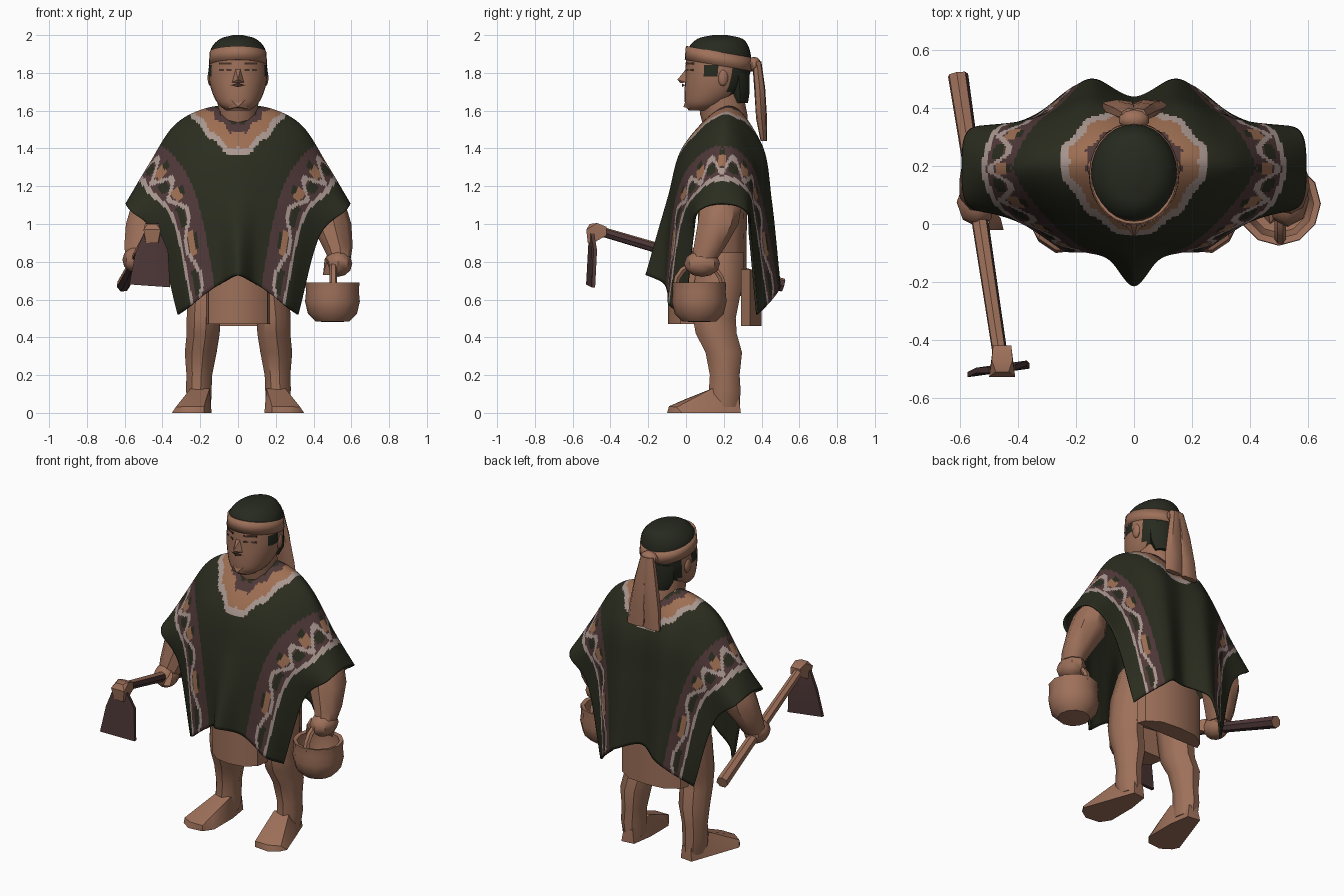
import bpy, bmesh, math
from mathutils import Vector

if "Cube" in bpy.data.objects:
    bpy.data.objects.remove(bpy.data.objects["Cube"])

COLORS = {"skin": (.34, .163, .102), "cloth_green": (.024, .026, .014), "cloth_plum": (.08, .04, .04),
          "cloth_pale": (.40, .31, .28), "cloth_tan": (.34, .158, .085), "hair": (.02, .023, .014),
          "feature_dark": (.07, .035, .025)}
M = {}
for n, c in COLORS.items():
    M[n] = bpy.data.materials.new(n)
    M[n].diffuse_color = (*c, 1)


def finish(name, bm, mats, angle=35, recalc=True):
    if recalc:
        bmesh.ops.recalc_face_normals(bm, faces=bm.faces)
    me = bpy.data.meshes.new(name)
    bm.to_mesh(me)
    bm.free()
    ob = bpy.data.objects.new(name, me)
    bpy.context.collection.objects.link(ob)
    for m in mats:
        me.materials.append(M[m])
    if angle:
        bpy.ops.object.select_all(action='DESELECT')
        ob.select_set(True)
        bpy.context.view_layer.objects.active = ob
        bpy.ops.object.shade_smooth_by_angle(angle=math.radians(angle))
    return ob


def spline(pts, u):
    """Point at u (0..1) on a smooth curve through pts."""
    n = len(pts) - 1
    i = min(int(u * n), n - 1)
    f = u * n - i
    b, c = pts[i], pts[i + 1]
    a = pts[i - 1] if i else b * 2 - c
    d = pts[i + 2] if i + 2 <= n else c * 2 - b
    return b + (c - a) * (f / 2) + (a * 2 - b * 5 + c * 4 - d) * (f * f / 2) + (b * 3 - a - c * 3 + d) * (f ** 3 / 2)


def tube(name, rings, sides=10, mats=("skin",), axis=(0, 0, 1), steps=0, rule=None, angle=40):
    """Loft through rings of (x, y, z, rx, ry)."""
    rings = [Vector(r) for r in rings]
    if steps:
        rings = [spline(rings, i / steps) for i in range(steps + 1)]
    q = Vector((0, 0, 1)).rotation_difference(Vector(axis))
    bm = bmesh.new()
    loops = []
    for x, y, z, rx, ry in rings:
        loops.append([bm.verts.new(Vector((x, y, z)) + q @ Vector((
            rx * math.cos(k * math.tau / sides), ry * math.sin(k * math.tau / sides), 0))) for k in range(sides)])
    for a, b in zip(loops, loops[1:]):
        for k in range(sides):
            j = (k + 1) % sides
            bm.faces.new((a[k], a[j], b[j], b[k]))
    bm.faces.new(loops[0])
    bm.faces.new(loops[-1])
    bmesh.ops.recalc_face_normals(bm, faces=bm.faces)
    if rule:
        for f in bm.faces:
            f.material_index = rule(f.calc_center_median(), f.normal)
    return finish(name, bm, mats, angle)


def hull(name, pts, mat="skin", angle=35):
    bm = bmesh.new()
    for p in pts:
        bm.verts.new(p)
    r = bmesh.ops.convex_hull(bm, input=bm.verts)
    bmesh.ops.delete(bm, geom=[v for v in r["geom_interior"] if isinstance(v, bmesh.types.BMVert)], context='VERTS')
    return finish(name, bm, [mat], angle)


def ball(name, loc, size, mat="skin", seg=10):
    bm = bmesh.new()
    bmesh.ops.create_uvsphere(bm, u_segments=seg, v_segments=seg // 2 + 2, radius=1)
    for v in bm.verts:
        v.co = Vector([c * s + l for c, s, l in zip(v.co, size, loc)])
    return finish(name, bm, [mat], 40)


# Poncho: a draped square cloth, rows front hem to back hem, columns centre to side hem
ROWS = [
    [(0, -.215, .73), (.085, -.125, .69), (.16, -.10, .64), (.25, -.09, .57), (.32, -.01, .52)],
    [(0, -.10, 1.13), (.11, -.08, 1.13), (.22, -.06, 1.09), (.33, -.03, 1.02), (.43, .03, .93)],
    [(0, -.01, 1.42), (.15, .01, 1.42), (.28, .03, 1.36), (.43, .055, 1.2), (.57, .06, 1.07)],
    [(0, .23, 1.63), (.18, .22, 1.61), (.34, .2, 1.52), (.47, .19, 1.32), (.595, .19, 1.11)],
    [(0, .385, 1.42), (.16, .40, 1.42), (.30, .35, 1.36), (.44, .33, 1.21), (.57, .325, 1.07)],
    [(0, .42, 1.12), (.14, .455, 1.12), (.25, .415, 1.08), (.34, .37, 1.02), (.43, .345, .93)],
    [(0, .44, .72), (.13, .50, .68), (.20, .48, .63), (.27, .43, .57), (.32, .38, .52)]]
rows = [[Vector((-x, y, z)) for x, y, z in r[:0:-1]] + [Vector(p) for p in r] for r in ROWS]


def tri(v):
    return abs((v % 1) * 4 - 2) - 1


def poncho_color(s, t):
    a, b = abs(s), abs(t)
    d = ((a / .37) ** 1.7 + (b / (.42 if t < 0 else .35)) ** 1.7) ** (1 / 1.7)
    d += .035 * round(2 * tri(math.atan2(t, a) * 1.9)) / 2
    if d < 1:                                   # stepped collar bands
        return 0 if d < .36 else 1 if d < .48 else 2 if d < .62 else 4 if d < .87 else 3
    line = .865 - .12 * b
    if a > line or a < .65 - (.27 if t < 0 else .22) * b:
        return 1
    if a > line - .035:
        return 3
    w = .755 - .15 * b                          # wavy stripe with blobs in its bends
    p = t * 3.75
    wave = .05 * max(-.7, min(.7, tri(p))) / .7
    if abs(a - w - wave) < .021:
        return 3
    near = abs((p * 2) % 1 - .5) * 2            # 1 at the bends of the wave
    off = a - w + math.copysign(.02, wave)
    if near > .25 and abs(off) < .034 and off * wave < .02:
        return 4 if wave > 0 else 1
    if wave > 0 and near > .5 and -.14 < a - w - wave < -.09:
        return 1
    return 2


NS, NT = 144, 128
bm = bmesh.new()
grid = []
cols = [[spline(r, i / NS) for r in rows] for i in range(NS + 1)]
for j in range(NT + 1):
    grid.append([bm.verts.new(spline(cols[i], j / NT)) for i in range(NS + 1)])
for j in range(NT):
    for i in range(NS):
        f = bm.faces.new((grid[j][i], grid[j][i + 1], grid[j + 1][i + 1], grid[j + 1][i]))
        f.material_index = poncho_color((i + .5) / NS * 2 - 1, (j + .5) / NT * 2 - 1)
poncho = finish("poncho", bm, ["skin", "cloth_green", "cloth_plum", "cloth_pale", "cloth_tan", "cloth_green"], 40, False)
sol = poncho.modifiers.new("thickness", 'SOLIDIFY')
sol.thickness, sol.offset, sol.material_offset, sol.material_offset_rim = .012, -1, 5, 5

# Body and neck
tube("torso", [(0, .19, .62, .2, .13), (0, .19, .9, .2, .13), (0, .2, 1.3, .2, .13), (0, .22, 1.5, .12, .09)], 12)
tube("neck", [(0, .22, 1.45, .11, .11), (0, .2, 1.58, .105, .125), (0, .18, 1.7, .11, .12)], 12)

# Head with hair above and behind the hairline
PROFILE = [(1.60, .06, .015, .16), (1.635, .105, -.005, .22), (1.70, .138, -.008, .3), (1.78, .155, -.003, .335),
           (1.86, .152, .0, .345), (1.93, .142, .012, .335), (1.98, .095, .06, .30), (2.0, .025, .14, .22)]


def is_hair(c, n):
    sideburn = .1 < c.y < .165 and 1.775 < c.z < 1.84
    return 1 if c.z > 1.93 - .17 * c.y or c.y > .23 and c.z > 1.63 or sideburn else 0


tube("head", [(0, (f + b) / 2, z, rx, (b - f) / 2) for z, rx, f, b in PROFILE], 28, ("skin", "hair"),
     steps=28, rule=is_hair)
tube("hair_bun", [(0, .285, 1.64, .08, .045), (0, .285, 1.7, .115, .055), (0, .28, 1.8, .115, .06)], 10, ("hair",))
hull("nose", [(-.012, .0, 1.82), (.012, .0, 1.82), (-.032, .0, 1.75), (.032, .0, 1.75), (0, -.045, 1.765), (0, -.03, 1.745)])
hull("chin", [(-.05, .02, 1.61), (.05, .02, 1.61), (0, -.014, 1.62), (-.04, 0, 1.66), (.04, 0, 1.66)])
hull("mouth", [(-.045, -.003, 1.735), (.045, -.003, 1.735), (0, -.022, 1.745), (0, -.022, 1.725), (0, -.006, 1.735)], "feature_dark")
for side, sx in (("left", 1), ("right", -1)):
    ball("ear_" + side, (sx * .146, .195, 1.775), (.016, .028, .045))
    for part, z, h in (("eye", 1.815, .005), ("eyebrow", 1.85, .005)):
        hull(f"{part}_{side}", [(sx * x, y, z + e) for x, y in ((.035, -.002), (.1, .034), (.035, .006), (.1, .044))
                                for e in (-h, h)], "feature_dark")

# Headband, knot and hanging ends
bm = bmesh.new()
lo, hi = [], []
for k in range(28):
    a = k * math.tau / 28
    x, y = .155 * math.cos(a), .172 + .179 * math.sin(a)
    zc = 1.905 - .17 * y
    lo.append(bm.verts.new((x, y, zc - .036)))
    hi.append(bm.verts.new((x * .965, .172 + (y - .172) * .965, zc + .036)))
for k in range(28):
    j = (k + 1) % 28
    bm.faces.new((lo[k], lo[j], hi[j], hi[k]))
band = finish("headband", bm, ["skin"], 40)
band.modifiers.new("thickness", 'SOLIDIFY').thickness = .01
ball("headband_knot", (0, .36, 1.845), (.055, .038, .04))
for side, sx in (("left", 1), ("right", -1)):
    tube("headband_end_" + side, [(sx * .015, .375, 1.86, .03, .025), (sx * .032, .39, 1.72, .045, .03),
         (sx * .045, .40, 1.56, .06, .03), (sx * .055, .412, 1.44, .06, .018)], 7)

# Legs, feet and arms
for side, sx in (("left", 1), ("right", -1)):
    tube("leg_" + side, [(sx * x, y, z, rx, ry) for x, y, z, rx, ry in (
        (.13, .19, .85, .11, .12), (.165, .17, .68, .11, .13), (.185, .15, .5, .092, .115), (.187, .16, .42, .09, .11),
        (.2, .2, .32, .087, .098), (.207, .205, .2, .07, .08), (.21, .205, .12, .07, .085), (.205, .2, .03, .062, .085))], 9)
    hull("foot_" + side, [(sx * x, y, z) for x, y, z in (
        (.16, .28, 0), (.24, .29, 0), (.17, .28, .08), (.23, .28, .08), (.14, .15, 0), (.27, .15, 0), (.15, .14, .13),
        (.25, .14, .13), (.14, -.03, 0), (.35, -.02, 0), (.17, -.01, .07), (.31, 0, .05), (.18, -.09, 0),
        (.18, -.09, .035), (.27, -.1, 0), (.27, -.09, .035), (.33, -.06, 0), (.33, -.05, .03))])
    tube("arm_" + side, [(sx * x, y, z, rx, ry) for x, y, z, rx, ry in (
        (.42, .19, 1.2, .07, .09), (.47, .185, 1.1, .1, .11), (.49, .17, 1.0, .11, .11),
        (.525, .125, .88, .082, .085), (.535, .1, .82, .062, .07))], 9)

# Loincloth flaps
for name, poly, z0 in (("loincloth_front", [(.17, .06), (.155, -.03), (.09, -.08), (0, -.095)], .47),
                       ("loincloth_back", [(.22, .29), (.2, .34), (.12, .39), (0, .4)], .46)):
    hull(name, [(sx * x, y, z) for x, y in poly for sx in (1, -1) for z in (z0, .76)])

# Hands
ball("hand_left", (.53, .085, .79), (.075, .095, .07), seg=8)
hull("thumb_left", [(.46, .06, .82), (.47, .0, .8), (.45, .02, .73), (.5, .02, .73), (.5, .05, .8)])
ball("hand_right", (-.54, .075, .81), (.072, .085, .07), seg=8)
hull("thumb_right", [(-.5, .06, .86), (-.46, .02, .85), (-.45, -.02, .8), (-.5, -.02, .79), (-.5, .05, .78)])

# Pot with an open bowl and arched handle
bowl = [(.03, .48), (.09, .485), (.13, .525), (.145, .59), (.14, .64), (.143, .69), (.12, .685),
        (.122, .62), (.1, .55), (.02, .53)]
tube("pot", [(.5, .07, z, r, r) for r, z in bowl], 12)
bm = bmesh.new()
arch = []
for k in range(9):
    a = math.pi * k / 8
    arch.append([bm.verts.new((.505 + .02 * math.cos(b), .07 + (.125 + .018 * math.sin(b)) * math.cos(a),
                               .67 + (.12 + .018 * math.sin(b)) * math.sin(a))) for b in [math.tau * i / 6 for i in range(6)]])
for p, q in zip(arch, arch[1:]):
    for i in range(6):
        bm.faces.new((p[i], p[(i + 1) % 6], q[(i + 1) % 6], q[i]))
finish("pot_handle", bm, ["skin"], 40)

# Hoe: tapered shaft, socket and blade
A, B = Vector((-.608, .515, .675)), Vector((-.455, -.50, .975))
tube("hoe_shaft", [(*A.lerp(B, f), r, r) for f, r in ((0, .036), (.25, .032), (.7, .028), (1, .026))], 7,
     ("skin", "cloth_plum"), axis=B - A, rule=lambda c, n: 1 if n.x > .35 or n.z < -.6 else 0)
hull("hoe_socket", [(-.455 + x * w, y, z) for x in (-.045, .045) for y, z, w in (
    (-.42, .985, .7), (-.42, .94, .7), (-.47, 1.005, .8), (-.51, 1.0, .5), (-.528, .97, 1), (-.52, .9, .7), (-.49, .9, .8))])
hull("hoe_blade", [(x, y + e, z) for x, y, z in ((-.5, -.505, .95), (-.41, -.495, .95), (-.545, -.505, .84),
                   (-.37, -.48, .86), (-.575, -.52, .68), (-.36, -.49, .665)) for e in (-.009, .009)], "cloth_plum")

for m in bpy.data.materials:
    if m.users and not m.is_grease_pencil:
        m.use_nodes = True
        m.node_tree.nodes["Principled BSDF"].inputs["Base Color"].default_value = m.diffuse_color
